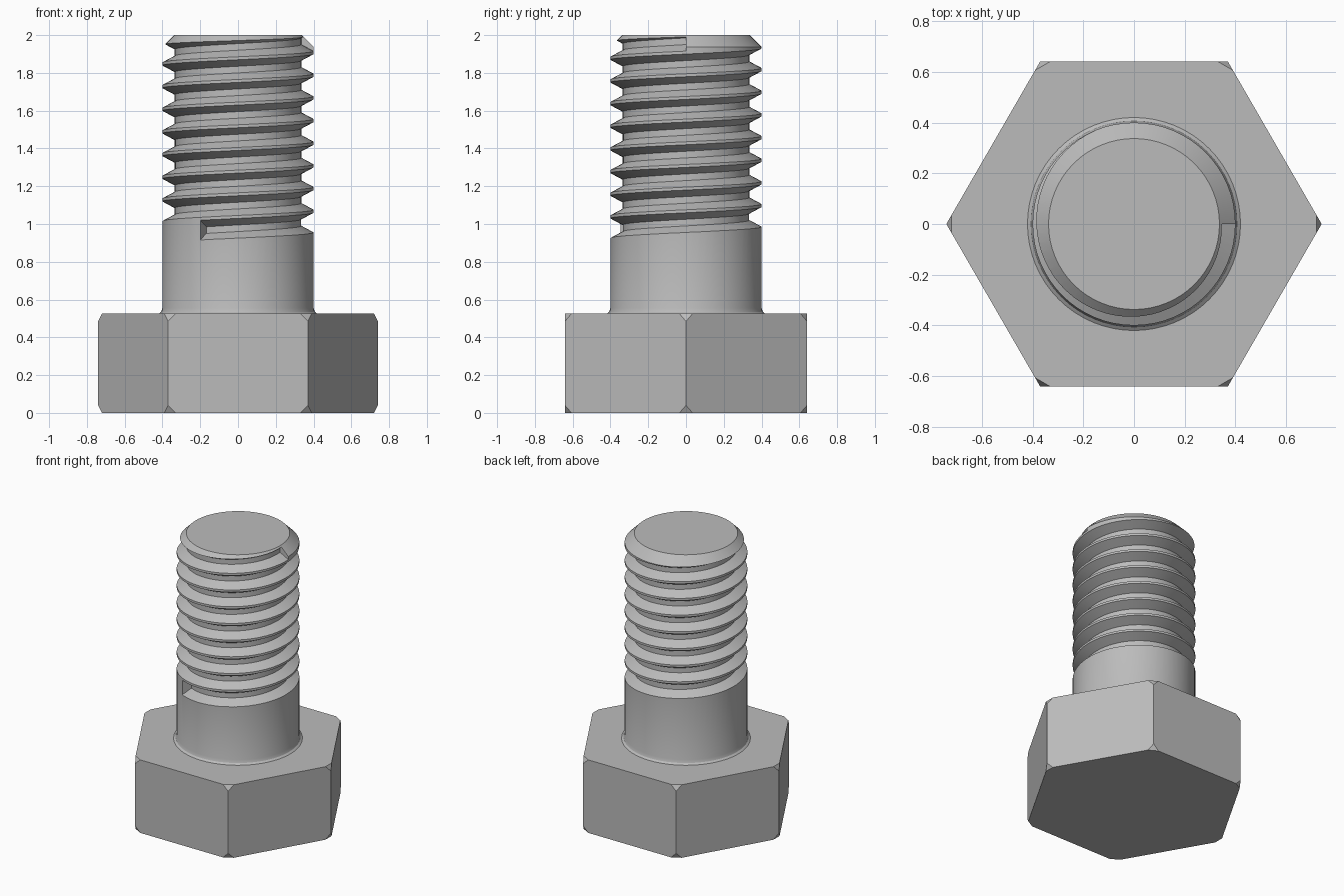
import bpy, bmesh, math

cube = bpy.data.objects.get("Cube")
if cube:
    bpy.data.objects.remove(cube, do_unlink=True)

SEG = 64            # steps around the shaft
PITCH = 0.12        # rise of the thread per turn
HEAD_TOP = 0.525

steel = bpy.data.materials.new("grey steel")
steel.use_nodes = True
steel.diffuse_color = (0.5, 0.5, 0.5, 1)
steel.node_tree.nodes["Principled BSDF"].inputs["Base Color"].default_value = steel.diffuse_color


def make_object(name, bm):
    bmesh.ops.recalc_face_normals(bm, faces=bm.faces)
    mesh = bpy.data.meshes.new(name)
    bm.to_mesh(mesh)
    bm.free()
    mesh.materials.append(steel)
    obj = bpy.data.objects.new(name, mesh)
    bpy.context.collection.objects.link(obj)
    return obj


def activate(obj):
    bpy.ops.object.select_all(action='DESELECT')
    obj.select_set(True)
    bpy.context.view_layer.objects.active = obj


def bridge(bm, rings, closed):
    """Join neighbouring rings with quads and cap both ends."""
    for a, b in zip(rings, rings[1:]):
        n = len(a)
        for i in range(n):
            j = (i + 1) % n
            bm.faces.new((a[i], a[j], b[j], b[i]))
    bm.faces.new(rings[0])
    bm.faces.new(rings[-1])


def polar(bm, r, angle, z):
    return bm.verts.new((r * math.cos(angle), r * math.sin(angle), z))


# Hexagonal head with clipped corners
bm = bmesh.new()
bridge(bm, [[polar(bm, 0.74, math.tau * i / 6, z) for i in range(6)]
            for z in (0, HEAD_TOP)], True)
bmesh.ops.bevel(bm, geom=bm.verts[:], offset=0.04, segments=1, affect='VERTICES')
make_object("hex_head", bm)

# Shaft with a small fillet at the head and a chamfered tip
profile = [(0.42, HEAD_TOP - 0.02), (0.42, HEAD_TOP), (0.407, HEAD_TOP + 0.01),
           (0.4, HEAD_TOP + 0.03), (0.4, 1.937), (0.337, 2.0)]
bm = bmesh.new()
bridge(bm, [[polar(bm, r, math.tau * i / SEG, z) for i in range(SEG)]
            for r, z in profile], True)
shaft = make_object("threaded_shaft", bm)

# Helical cutter: a trapezoid swept up the shaft
groove = [(0.41, -0.005), (0.335, 0.035), (0.335, 0.07), (0.41, 0.11)]
start, end = math.radians(240), 9 * math.tau
steps = round((end - start) / math.tau * SEG)
rings = []
bm = bmesh.new()
for i in range(steps + 1):
    angle = start + (end - start) * i / steps
    base = 0.955 + PITCH * (angle / math.tau - 1)
    rings.append([polar(bm, r, angle, base + z) for r, z in groove])
bridge(bm, rings, False)
cutter = make_object("thread_cutter", bm)
cutter.hide_render = True

# Cut the thread, then drop the cutter
cut = shaft.modifiers.new("thread", 'BOOLEAN')
cut.operation = 'DIFFERENCE'
cut.solver = 'EXACT'
cut.object = cutter
activate(shaft)
bpy.ops.object.modifier_apply(modifier=cut.name)
bpy.data.objects.remove(cutter, do_unlink=True)
bpy.ops.object.shade_smooth_by_angle(angle=math.radians(25))
